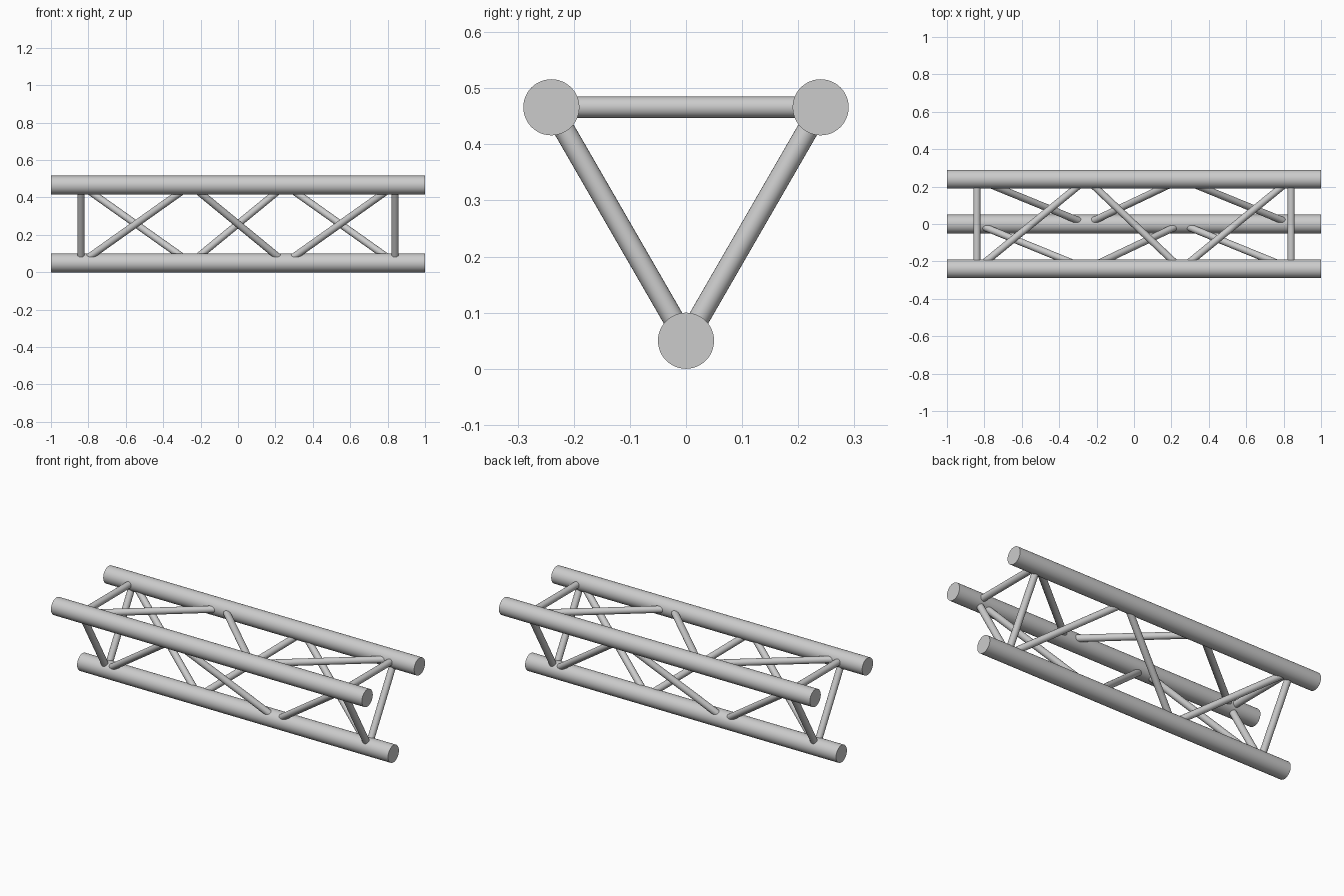
import bpy
import math
from mathutils import Vector

cube = bpy.data.objects.get("Cube")
if cube:
    bpy.data.objects.remove(cube, do_unlink=True)

# Single metal colour
metal = bpy.data.materials.new("light_grey_metal")
metal.use_nodes = True
GREY = (0.6, 0.6, 0.6, 1.0)
metal.diffuse_color = GREY
metal.node_tree.nodes["Principled BSDF"].inputs["Base Color"].default_value = GREY

CHORD_R, BRACE_R = 0.05, 0.019
END_X, MID_X = 0.84, 0.253   # brace nodes along the truss


def tube(name, start, end, radius, sides):
    """Smooth capped cylinder between two points."""
    start, end = Vector(start), Vector(end)
    axis = end - start
    bpy.ops.mesh.primitive_cylinder_add(vertices=sides, radius=radius, depth=axis.length,
                                        location=(start + end) / 2,
                                        rotation=axis.to_track_quat('Z', 'Y').to_euler())
    obj = bpy.context.object
    obj.name = name
    obj.data.materials.append(metal)
    bpy.ops.object.shade_smooth_by_angle(angle=math.radians(40))
    return obj


# Three long chords, given as (y, z)
chords = {
    "bottom": (0.0, 0.05),
    "front_top": (-0.24, 0.466),
    "back_top": (0.24, 0.466),
}
for name, (y, z) in chords.items():
    tube(name + "_chord", (-1, y, z), (1, y, z), CHORD_R, 48)

# Each side has two end struts and a zigzag of three diagonals
sides = {
    "front": ("bottom", "front_top"),
    "top": ("front_top", "back_top"),
    "back": ("back_top", "bottom"),
}
nodes = (-END_X, -MID_X, MID_X, END_X)
for side, pair in sides.items():
    a, b = chords[pair[0]], chords[pair[1]]
    for label, x in (("right", -END_X), ("left", END_X)):
        tube(f"{side}_{label}_strut", (x, *a), (x, *b), BRACE_R, 24)
    for i in range(3):
        p, q = (a, b) if i % 2 == 0 else (b, a)
        tube(f"{side}_diagonal_{i + 1}", (nodes[i], *p), (nodes[i + 1], *q), BRACE_R, 24)
